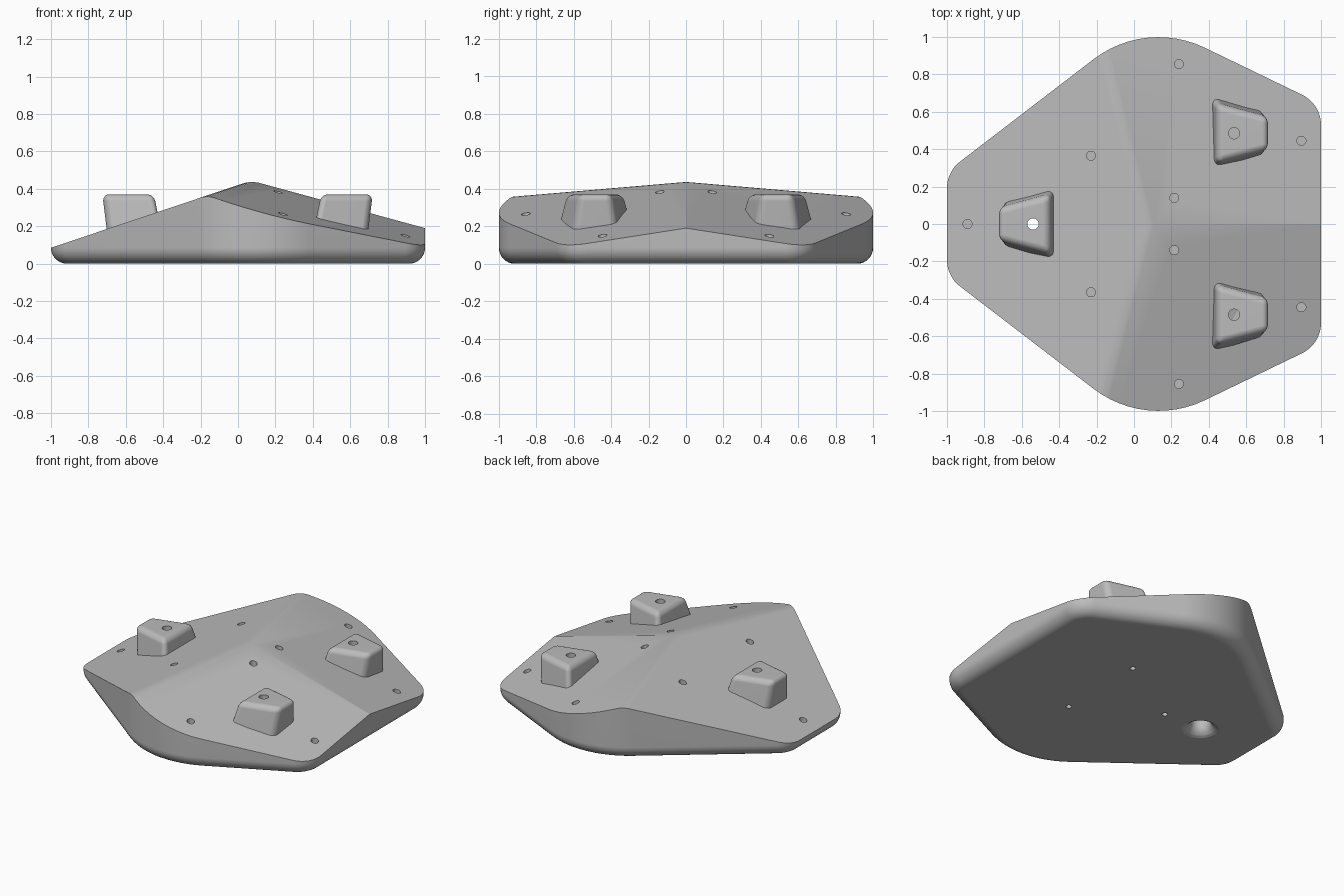
import bpy, bmesh, math
from mathutils import Vector

if "Cube" in bpy.data.objects:
    bpy.data.objects.remove(bpy.data.objects["Cube"], do_unlink=True)

grey = bpy.data.materials.new("light_grey")
grey.use_nodes = True
COLOUR = (0.5, 0.5, 0.5, 1)
grey.diffuse_color = COLOUR
grey.node_tree.nodes["Principled BSDF"].inputs["Base Color"].default_value = COLOUR


def make_object(name, bm):
    bmesh.ops.recalc_face_normals(bm, faces=bm.faces)
    mesh = bpy.data.meshes.new(name)
    bm.to_mesh(mesh)
    bm.free()
    mesh.materials.append(grey)
    ob = bpy.data.objects.new(name, mesh)
    bpy.context.scene.collection.objects.link(ob)
    return ob


def loft(bm, rings):
    """Skin a stack of closed rings and cap both ends."""
    loops = [[bm.verts.new(p) for p in ring] for ring in rings]
    for a, b in zip(loops, loops[1:]):
        for i in range(len(a)):
            j = (i + 1) % len(a)
            bm.faces.new((a[i], a[j], b[j], b[i]))
    bm.faces.new(loops[0][::-1])
    bm.faces.new(loops[-1])


def turned(bm, x, y, profile, n=24):
    """Solid of revolution about a vertical axis from (radius, height) pairs."""
    angles = [math.tau * i / n for i in range(n)]
    loft(bm, [[(x + r * math.cos(a), y + r * math.sin(a), z) for a in angles]
              for r, z in profile])


def cut(ob, bm):
    """Subtract a cutter mesh and bake the result."""
    cutter = make_object("cutter", bm)
    cutter.hide_render = True
    mod = ob.modifiers.new("cut", "BOOLEAN")
    mod.object, mod.operation, mod.solver = cutter, "DIFFERENCE", "EXACT"
    deps = bpy.context.evaluated_depsgraph_get()
    baked = bpy.data.meshes.new_from_object(ob.evaluated_get(deps))
    ob.modifiers.clear()
    ob.data = baked
    bpy.data.objects.remove(cutter, do_unlink=True)


def smooth(ob, degrees):
    bpy.ops.object.select_all(action="DESELECT")
    ob.select_set(True)
    bpy.context.view_layer.objects.active = ob
    bpy.ops.object.shade_smooth_by_angle(angle=math.radians(degrees))
    mod = ob.modifiers.new("even_shading", "WEIGHTED_NORMAL")
    mod.keep_sharp = True


# Outline: polygon corners with their rounding radii
half = [(1, 0.642, 0.18), (0.063, 1.095, 0.57), (-1, 0.28, 0.18)]
corners = half + [(x, -y, r) for x, y, r in reversed(half)]


def outline(inset, z, steps=12):
    points = []
    for i, (x, y, r) in enumerate(corners):
        p = Vector((x, y))
        before = (p - Vector(corners[i - 1][:2])).normalized()
        after = (Vector(corners[(i + 1) % len(corners)][:2]) - p).normalized()
        turn = before.angle(after)
        centre = p + (after - before).normalized() * r / math.cos(turn / 2)
        start = math.atan2(-before.x, before.y)
        for k in range(steps + 1):
            a = start + turn * k / steps
            points.append((centre.x + (r - inset) * math.cos(a),
                           centre.y + (r - inset) * math.sin(a), z))
    return points


# Top planes as (height at origin, slope in x, slope in y)
LEFT = (0.42, 0.335, 0)
RIGHT = [(0.463, -0.273, s * 0.155) for s in (-1, 1)]


def surface(x, y):
    return min(a + b * x + c * y for a, b, c in [LEFT] + RIGHT)


# Body: rounded underside, walls, then planar cuts with a softened ridge
FILLET = 0.085
bm = bmesh.new()
rings = []
for k in range(9):
    a = math.pi / 2 * k / 8
    rings.append(outline(FILLET * (1 - math.sin(a)), FILLET * (1 - math.cos(a))))
rings.append(outline(0, 0.6))
loft(bm, rings)
planes = [LEFT] + RIGHT
for right in RIGHT:
    for t in (0.25, 0.5, 0.75):
        a, b, c = (t * p + (1 - t) * q for p, q in zip(LEFT, right))
        planes.append((a - 0.03 * t * (1 - t), b, c))
for a, b, c in planes:
    res = bmesh.ops.bisect_plane(bm, geom=bm.verts[:] + bm.edges[:] + bm.faces[:],
                                 plane_co=(0, 0, a), plane_no=(-b, -c, 1),
                                 clear_outer=True, dist=1e-5)
    rim = [e for e in bm.edges if e.is_boundary]
    if rim:
        bmesh.ops.holes_fill(bm, edges=rim, sides=0)
body = make_object("body", bm)

# Screw holes on top, small holes below, and the flared recess with its bore
bm = bmesh.new()
screws = [(-0.89, 0)]
for s in (-1, 1):
    screws += [(-0.23, s * 0.365), (0.215, s * 0.14), (0.24, s * 0.855), (0.895, s * 0.445)]
for x, y in screws:
    z = surface(x, y)
    turned(bm, x, y, [(0.024, z - 0.07), (0.024, z + 0.1)])
for x, y in [(-0.25, 0), (0.27, 0.31), (0.27, -0.31)]:
    turned(bm, x, y, [(0.018, -0.05), (0.018, 0.05)])
flare = [(0.13 - 0.07 * math.sin(a), 0.07 * (1 - math.cos(a)))
         for a in [math.pi / 2 * k / 6 for k in range(7)]]
turned(bm, -0.54, 0, [(0.13, -0.05)] + flare + [(0.06, 0.12), (0.03, 0.12), (0.03, 0.5)])
cut(body, bm)
smooth(body, 15)


# Pegs: tapered wedges leaning toward their narrow end
def peg(name, x, y, facing):
    def ring(z, wide_u, wide_v, thin_u, thin_v):
        return [(x + facing * u, y + v, z) for u, v in
                ((wide_u, -wide_v), (thin_u, -thin_v), (thin_u, thin_v), (wide_u, wide_v))]
    bm = bmesh.new()
    loft(bm, [ring(0.13, -0.14, 0.22, 0.155, 0.12), ring(0.37, -0.09, 0.155, 0.185, 0.085)])
    edges = [e for e in bm.edges if max(v.co.z for v in e.verts) > 0.3]
    bmesh.ops.bevel(bm, geom=edges, offset=0.035, segments=5, profile=0.5, affect="EDGES")
    ob = make_object(name, bm)
    hole = bmesh.new()
    bottom = 0.24 if facing > 0 else 0.05
    turned(hole, x, y, [(0.03, bottom), (0.03, 0.5)])
    cut(ob, hole)
    smooth(ob, 30)


peg("left_front_peg", 0.535, -0.485, 1)
peg("left_back_peg", 0.535, 0.485, 1)
peg("right_peg", -0.54, 0, -1)
